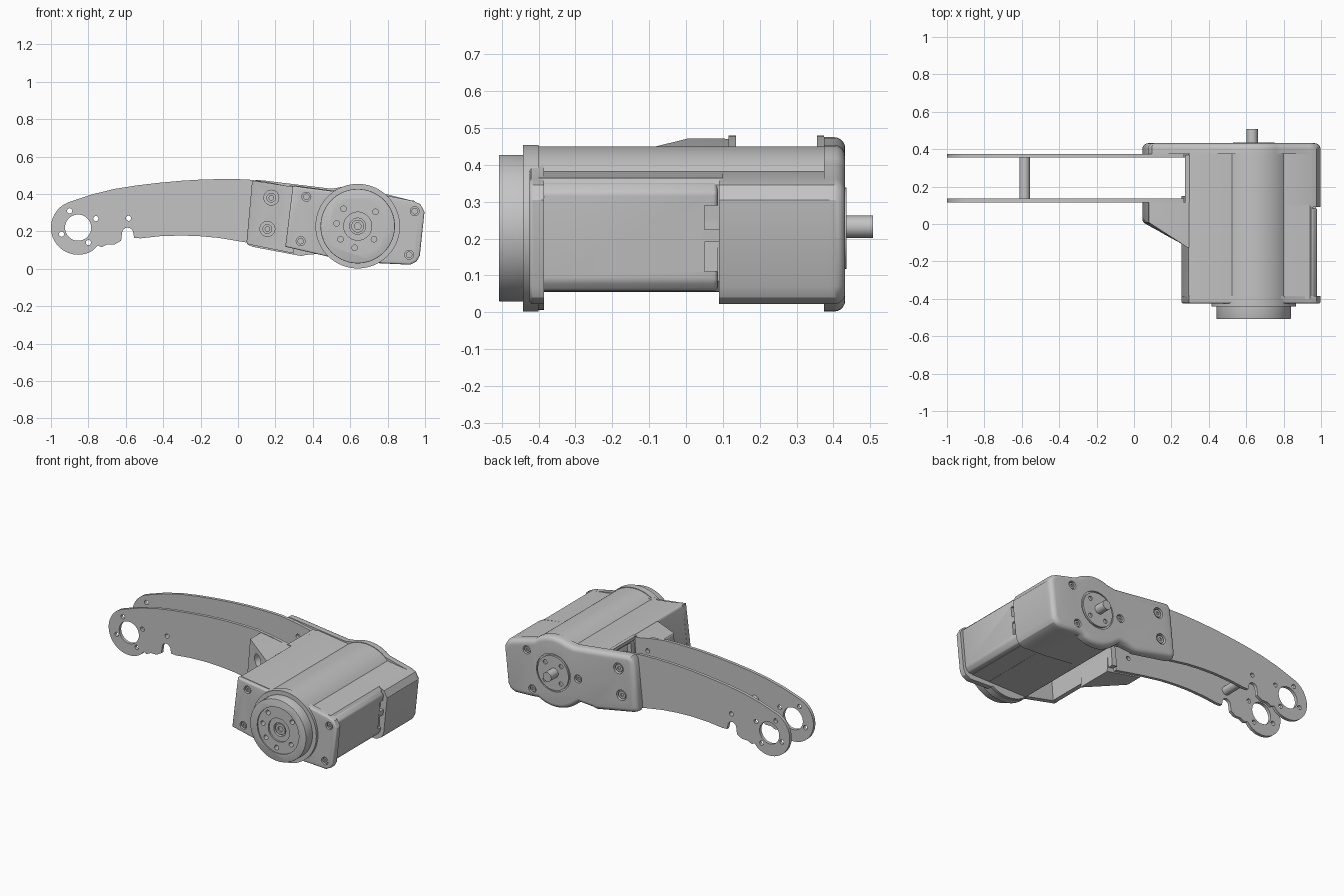
import bpy, bmesh
from math import cos, sin, radians, tau

if "Cube" in bpy.data.objects:
    bpy.data.objects.remove(bpy.data.objects["Cube"])

grey = bpy.data.materials.new("plain grey")
grey.use_nodes = True
colour = (0.55, 0.55, 0.55, 1)
grey.diffuse_color = colour
for node in grey.node_tree.nodes:
    if node.type == 'BSDF_PRINCIPLED':
        node.inputs["Base Color"].default_value = colour

AXIS = (0.64, 0.228)      # motor axis in x, z
CLAMP = ((0.178, 0.38), (0.157, 0.213))      # bracket screw spots
parts = []


def activate(obj):
    bpy.ops.object.select_all(action='DESELECT')
    obj.select_set(True)
    bpy.context.view_layer.objects.active = obj


def arc(centre, r, a0, a1, n):
    """Points along an arc, angles in degrees."""
    out = []
    for i in range(n + 1):
        a = radians(a0 + (a1 - a0) * i / n)
        out.append((centre[0] + r * cos(a), centre[1] + r * sin(a)))
    return out


def loft(name, ring_a, ring_b, bevel=0.0, which=None, segments=3):
    """Solid between two matching rings; bevels the edges chosen by which()."""
    bm = bmesh.new()
    a = [bm.verts.new(p) for p in ring_a]
    b = [bm.verts.new(p) for p in ring_b]
    bm.faces.new(a)
    bm.faces.new(b[::-1])
    n = len(a)
    for i in range(n):
        j = (i + 1) % n
        bm.faces.new((a[j], a[i], b[i], b[j]))
    bmesh.ops.recalc_face_normals(bm, faces=bm.faces[:])
    if bevel:
        edges = [e for e in bm.edges if which is None or which(e)]
        bmesh.ops.bevel(bm, geom=edges, offset=bevel, segments=segments,
                        profile=0.5, affect='EDGES', clamp_overlap=True)
    mesh = bpy.data.meshes.new(name)
    bm.to_mesh(mesh)
    bm.free()
    mesh.materials.append(grey)
    obj = bpy.data.objects.new(name, mesh)
    bpy.context.collection.objects.link(obj)
    parts.append(obj)
    return obj


def prism(name, pts, y0, y1, **kw):
    return loft(name, [(x, y0, z) for x, z in pts], [(x, y1, z) for x, z in pts], **kw)


def disc(name, centre, r, y0, y1, n=32, **kw):
    return prism(name, arc(centre, r, 0, 360 - 360 / n, n - 1), y0, y1, **kw)


def cut(target, cutter):
    parts.remove(cutter)
    cutter.hide_render = True
    activate(target)
    mod = target.modifiers.new("cut", 'BOOLEAN')
    mod.operation = 'DIFFERENCE'
    mod.solver = 'EXACT'
    mod.object = cutter
    bpy.ops.object.modifier_apply(modifier=mod.name)
    bpy.data.objects.remove(cutter)


def drill(target, centre, r, y0, y1, n=20):
    cut(target, disc("drill", centre, r, y0, y1, n))


def screw(target, centre, face_y, inward, r=0.024, depth=0.02):
    """Counterbored hole with a socket head sunk in it."""
    drill(target, centre, r, face_y - inward * 0.02, face_y + inward * depth)
    head = disc("screw_head", centre, r * 0.72, face_y + inward * 0.006,
                face_y + inward * (depth + 0.005), 16)
    drill(head, centre, r * 0.35, face_y, face_y + inward * 0.013, 6)


# Twin arm plates with the pivot eye, cable notch and screw holes
eye = (-0.855, 0.22)
outline = arc(eye, 0.145, 110, 305, 28)
outline += [(-0.75, 0.125), (-0.73, 0.115), (-0.70, 0.13), (-0.66, 0.13), (-0.625, 0.15)]
outline += arc((-0.59, 0.19), 0.03, 180, 0, 8)
outline += [(-0.555, 0.165), (-0.52, 0.163), (-0.42, 0.174), (-0.3, 0.178), (-0.2, 0.174),
            (-0.1, 0.165), (0.05, 0.14), (0.16, 0.118), (0.25, 0.1), (0.268, 0.442),
            (0.15, 0.465), (0.05, 0.478), (-0.05, 0.48), (-0.18, 0.478), (-0.3, 0.471),
            (-0.42, 0.46), (-0.54, 0.446), (-0.66, 0.427), (-0.78, 0.398)]
holes = ((-0.9, 0.31), (-0.76, 0.268), (-0.943, 0.185), (-0.8, 0.14), (-0.585, 0.27))
for name, y0 in (("front_arm_plate", 0.115), ("back_arm_plate", 0.355)):
    plate = prism(name, outline, y0, y0 + 0.02)
    drill(plate, eye, 0.07, y0 - 0.1, y0 + 0.1, 40)
    for hole in holes + CLAMP:
        drill(plate, hole, 0.014, y0 - 0.1, y0 + 0.1, 16)

# Tubular spacer between the plates
spacer = disc("arm_spacer", (-0.585, 0.27), 0.028, 0.135, 0.355, 24)
drill(spacer, (-0.585, 0.27), 0.014, 0, 0.5, 16)

# Tapered bracket clamping the front arm plate
footprint = [(0.035, 0.115), (0.035, 0.01), (0.28, -0.125), (0.29, -0.125), (0.29, 0.115)]
bracket = loft("arm_bracket",
               [(x + 0.01, y, 0.13 - 0.2 * (x - 0.05)) for x, y in footprint],
               [(x + 0.04 * (0.32 - x) / 0.28, y, 0.472 - 0.135 * (x - 0.04)) for x, y in footprint],
               bevel=0.012, which=lambda e: all(v.co.x < 0.285 and v.co.y < 0.12 for v in e.verts)
               and any(v.co.y < 0.1 for v in e.verts))
for spot in CLAMP:
    drill(bracket, spot, 0.04, -0.3, 0.06, 28)
    head = disc("bracket_screw", spot, 0.026, 0.045, 0.065, 20)
    drill(head, spot, 0.013, 0, 0.058, 6)

# Hollow left housing, open underneath and between the arm plates
left = prism("left_housing", [(0.293, 0.447), (0.54, 0.414), (0.54, 0.066), (0.255, 0.118)],
             -0.4, 0.385, bevel=0.014,
             which=lambda e: abs(e.verts[0].co.y - e.verts[1].co.y) > 0.1
             and e.verts[0].co.z > 0.3 and e.verts[0].co.x < 0.3)
cut(left, prism("cavity", [(0.315, 0.425), (0.6, 0.385), (0.6, -0.1), (0.275, -0.1)], -0.385, 0.365))
cut(left, prism("arm_opening", [(0.2, 0.42), (0.35, 0.4), (0.35, -0.1), (0.2, -0.1)], 0.15, 0.355))
prism("opening_lip", [(0.272, 0.446), (0.32, 0.44), (0.32, 0.42), (0.272, 0.426)], 0.115, 0.37)

# Motor barrel with a flat underside
prism("motor_barrel", arc(AXIS, 0.222, -51, 231, 64), -0.42, 0.39)

# Right housing: slim front part, fuller rear part
prism("right_housing", [(0.6, 0.405), (0.8, 0.382), (0.94, 0.364), (0.958, 0.345), (0.955, 0.32), (0.935, 0.085),
                        (0.905, 0.056), (0.6, 0.056)], -0.4, 0.1)
end_corners = [(0.94, 0.362), (0.975, 0.345), (0.997, 0.305), (0.972, 0.07), (0.955, 0.04), (0.92, 0.022)]
prism("rear_housing", [(0.6, 0.405), (0.8, 0.382)] + end_corners + [(0.75, 0.03), (0.51, 0.055)], 0.09, 0.39)

# Side access door and its latch strip
door = prism("side_door", [(0.9, 0.352), (0.955, 0.352), (0.98, 0.325), (0.957, 0.085), (0.935, 0.058), (0.88, 0.058)],
             -0.392, 0.085, bevel=0.01)
cut(door, prism("latch_notch", [(0.95, 0.29), (1.1, 0.29), (1.1, 0.11), (0.945, 0.11)], 0.05, 0.2))
prism("door_latch", [(0.93, 0.225), (0.972, 0.225), (0.968, 0.19), (0.93, 0.19)], 0.045, 0.095)

# Front end plate with corner screws
front = prism("front_plate",
              [(0.293, 0.444), (0.5, 0.416)] + arc(AXIS, 0.222, 118, 48, 16) + end_corners +
              [(0.76, 0.03)] + arc(AXIS, 0.222, 300, 228, 12) + [(0.253, 0.118)],
              -0.425, -0.385, bevel=0.01, segments=3,
              which=lambda e: all(v.co.y < -0.42 for v in e.verts))
for spot in ((0.365, 0.385), (0.335, 0.148), (0.945, 0.308), (0.915, 0.075)):
    screw(front, spot, -0.425, 1)

# Output flange and horn disc
disc("motor_flange", AXIS, 0.226, -0.442, -0.4, 72)
horn = disc("output_disc", AXIS, 0.199, -0.508, -0.43, 72, bevel=0.004, segments=2,
            which=lambda e: all(v.co.y < -0.5 for v in e.verts))
drill(horn, AXIS, 0.148, -0.55, -0.5, 64)
for hole in ((0.527, 0.243), (0.564, 0.321), (0.735, 0.305), (0.548, 0.158), (0.727, 0.158), (0.624, 0.112)):
    drill(horn, hole, 0.015, -0.55, -0.46, 16)
drill(horn, AXIS, 0.075, -0.55, -0.49, 40)
drill(horn, AXIS, 0.043, -0.55, -0.47, 32)
hub = disc("output_hub", AXIS, 0.034, -0.485, -0.46, 32)
drill(hub, AXIS, 0.018, -0.55, -0.475, 20)

# Rounded back cover clamping the back arm plate
cover = prism("back_cover",
              [(0.05, 0.13), (0.045, 0.16), (0.075, 0.445), (0.095, 0.475), (0.13, 0.473), (0.5, 0.428)]
              + arc(AXIS, 0.226, 112, 50, 8) + end_corners +
              [(0.79, 0.028)] + arc(AXIS, 0.226, 300, 230, 9) +
              [(0.46, 0.082), (0.36, 0.074), (0.34, 0.068), (0.08, 0.117)],
              0.375, 0.432, bevel=0.03, segments=5,
              which=lambda e: all(v.co.y > 0.43 for v in e.verts))
for spot in CLAMP:
    screw(cover, spot, 0.432, -1, r=0.034, depth=0.03)
for spot in ((0.465, 0.235), (0.83, 0.325), (0.79, 0.085)):
    screw(cover, spot, 0.432, -1, r=0.026)

# Rear bearing cap and shaft
drill(cover, AXIS, 0.12, 0.425, 0.5, 48)
cap = disc("bearing_cap", AXIS, 0.11, 0.42, 0.436, 48)
for i in range(4):
    a = tau * (i + 0.5) / 4
    drill(cap, (AXIS[0] + 0.08 * cos(a), AXIS[1] + 0.08 * sin(a)), 0.014, 0.427, 0.5, 16)
disc("rear_shaft", (0.632, AXIS[1] + 0.004), 0.03, 0.42, 0.508, 32)

for obj in parts:
    activate(obj)
    bpy.ops.object.shade_smooth_by_angle(angle=radians(32))
bpy.ops.object.select_all(action='DESELECT')
